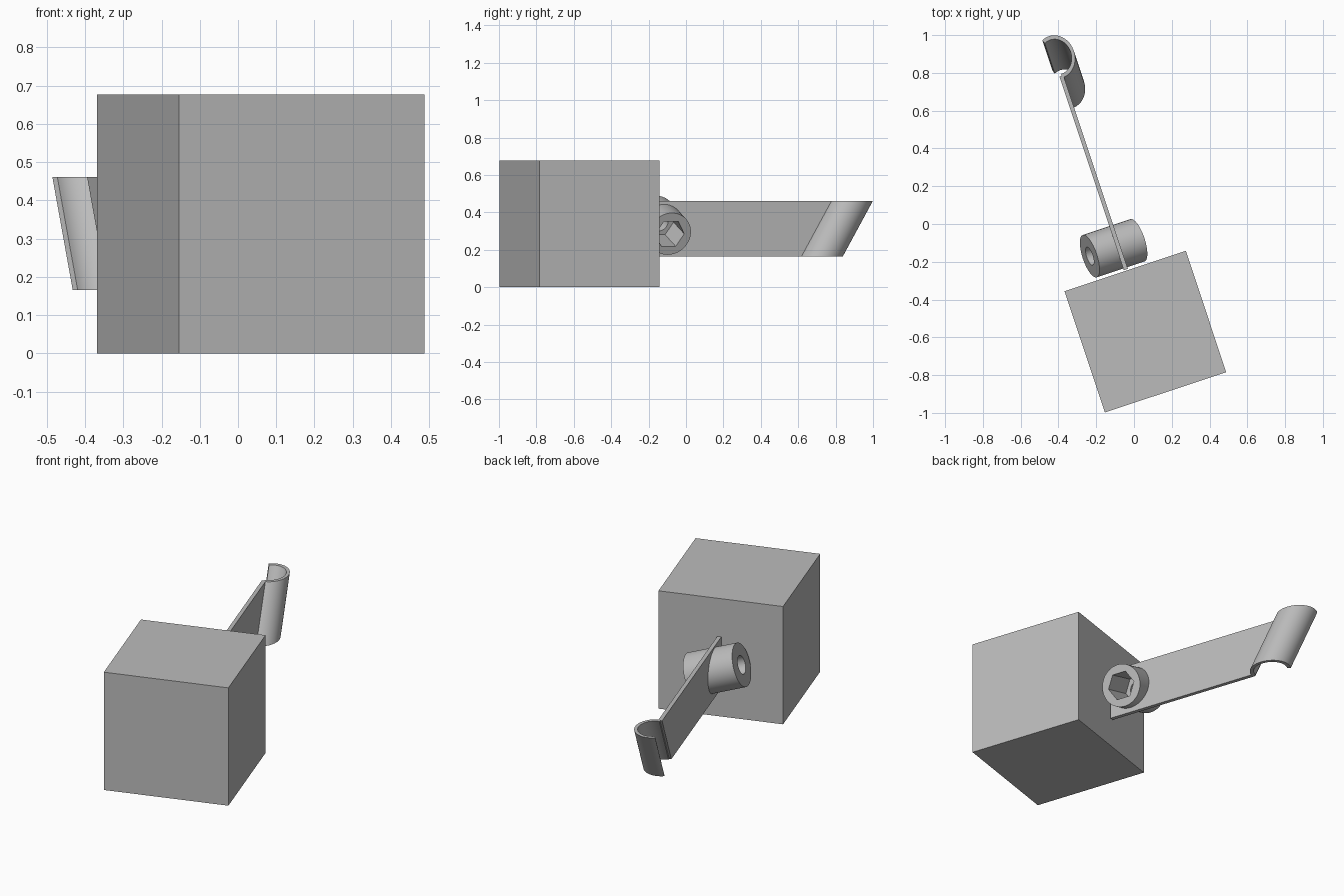
import bpy, bmesh, math
from mathutils import Matrix, Vector

if "Cube" in bpy.data.objects:
    bpy.data.objects.remove(bpy.data.objects["Cube"])

# Everything is laid out square, then turned about z by this frame
FRAME = Matrix.Translation((0.06, -0.57, 0)) @ Matrix.Rotation(math.radians(18.4), 4, 'Z')
grey = bpy.data.materials.new("plain grey")
grey.diffuse_color = (0.5, 0.5, 0.5, 1)
grey.use_nodes = True
grey.node_tree.nodes["Principled BSDF"].inputs["Base Color"].default_value = grey.diffuse_color


def make(name, bm, matrix=Matrix()):
    bmesh.ops.recalc_face_normals(bm, faces=bm.faces)
    mesh = bpy.data.meshes.new(name)
    bm.to_mesh(mesh)
    bm.free()
    ob = bpy.data.objects.new(name, mesh)
    ob.matrix_world = FRAME @ matrix
    ob.data.materials.append(grey)
    bpy.context.collection.objects.link(ob)
    return ob


def extrude(name, points, offset):
    """Extrude a closed outline along an offset."""
    bm = bmesh.new()
    face = bm.faces.new([bm.verts.new(p) for p in points])
    out = bmesh.ops.extrude_face_region(bm, geom=[face])
    verts = [g for g in out["geom"] if isinstance(g, bmesh.types.BMVert)]
    bmesh.ops.translate(bm, verts=verts, vec=Vector(offset))
    return make(name, bm)


def cylinder(name, sides, radius, z0, z1, matrix):
    bm = bmesh.new()
    bmesh.ops.create_cone(bm, cap_ends=True, segments=sides, radius1=radius, radius2=radius,
                          depth=z1 - z0, matrix=Matrix.Translation((0, 0, (z0 + z1) / 2)))
    return make(name, bm, matrix)


def activate(ob):
    bpy.ops.object.select_all(action='DESELECT')
    ob.select_set(True)
    bpy.context.view_layer.objects.active = ob


def cut(ob, cutter):
    cutter.hide_render = True
    cutter.hide_viewport = False
    mod = ob.modifiers.new("cut", 'BOOLEAN')
    mod.operation = 'DIFFERENCE'
    mod.solver = 'EXACT'
    mod.object = cutter
    activate(ob)
    bpy.ops.object.modifier_apply(modifier=mod.name)


def smooth(ob):
    activate(ob)
    bpy.ops.object.shade_smooth_by_angle(angle=math.radians(30))


# Solid block
bm = bmesh.new()
bmesh.ops.create_cube(bm, size=0.677, matrix=Matrix.Translation((0, 0, 0.3385)))
make("block", bm)

# Thin arm with a slanted far end
LOW, HIGH, SLANT = 0.165, 0.461, 0.169
arm = extrude("arm", [(-0.005, 0.345, LOW), (-0.005, 1.425 - SLANT, LOW),
                      (-0.005, 1.425, HIGH), (-0.005, 0.345, HIGH)], (0.022, 0, 0))

# Half-round clip leaning along the slant
STEPS = 32
angles = [math.radians(-92 + 206 * i / STEPS) for i in range(STEPS + 1)]


def arc(r, angs):
    return [(0.01 + r * math.cos(a), 1.53 - SLANT + r * 1.155 * math.sin(a), LOW) for a in angs]


clip = extrude("clip", arc(0.1, angles) + arc(0.082, angles[::-1]), (0, SLANT, HIGH - LOW))
smooth(clip)

# Tilted boss with a round bore and a hexagonal socket
tilt = Matrix.Translation((-0.02, 0.472, 0.331)) @ Matrix.Rotation(math.radians(109), 4, 'Y')
boss = cylinder("boss", 64, 0.118, -0.141, 0.141, tilt)
bore = cylinder("bore_cutter", 48, 0.05, -0.2, 0.0, tilt)
socket = cylinder("socket_cutter", 6, 0.081, -0.05, 0.2, tilt)
for cutter in (bore, socket):
    cut(boss, cutter)
    cut(arm, cutter)
smooth(boss)
for cutter in (bore, socket):
    bpy.data.objects.remove(cutter)
